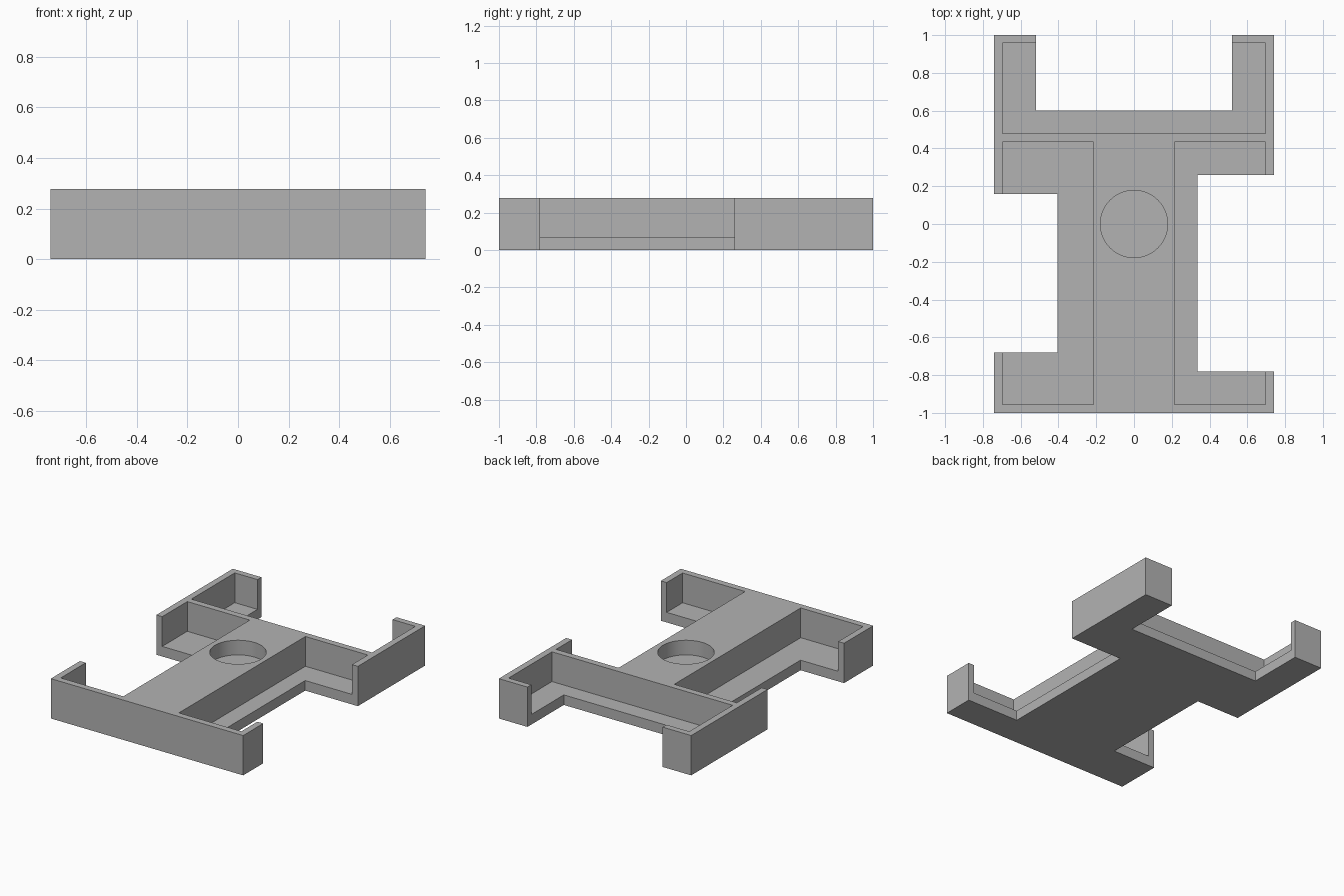
import bpy
import bmesh
from mathutils import Matrix

default_cube = bpy.data.objects.get("Cube")
if default_cube:
    bpy.data.objects.remove(default_cube, do_unlink=True)

HEIGHT = 0.277
FLOOR = 0.07       # pocket floor level
RECESS = 0.175     # round recess floor level
INNER = 0.695      # inside face of the side walls

grey = bpy.data.materials.new("plain grey")
grey.use_nodes = True
colour = (0.45, 0.45, 0.45, 1)
grey.diffuse_color = colour
grey.node_tree.nodes["Principled BSDF"].inputs["Base Color"].default_value = colour


def make_object(name, bm):
    bmesh.ops.recalc_face_normals(bm, faces=bm.faces)
    mesh = bpy.data.meshes.new(name)
    bm.to_mesh(mesh)
    bm.free()
    mesh.materials.append(grey)
    obj = bpy.data.objects.new(name, mesh)
    bpy.context.collection.objects.link(obj)
    return obj


def prism(name, outline, bottom, top):
    """Extrude a flat outline upwards."""
    bm = bmesh.new()
    face = bm.faces.new([bm.verts.new((x, y, bottom)) for x, y in outline])
    moved = bmesh.ops.extrude_face_region(bm, geom=[face])["geom"]
    verts = [v for v in moved if isinstance(v, bmesh.types.BMVert)]
    bmesh.ops.translate(bm, verts=verts, vec=(0, 0, top - bottom))
    return make_object(name, bm)


def box(name, x0, x1, y0, y1):
    return prism(name, [(x0, y0), (x1, y0), (x1, y1), (x0, y1)], FLOOR, HEIGHT + 0.1)


def cylinder(name, radius, bottom, top):
    bm = bmesh.new()
    bmesh.ops.create_cone(bm, cap_ends=True, segments=64, radius1=radius, radius2=radius,
                          depth=top - bottom, matrix=Matrix.Translation((0, 0, (bottom + top) / 2)))
    return make_object(name, bm)


# Solid bracket outline with its side and rear notches
bracket = prism("bracket_body", [
    (-0.74, -1), (0.74, -1), (0.74, -0.78), (0.335, -0.78),
    (0.335, 0.26), (0.74, 0.26), (0.74, 1), (0.52, 1),
    (0.52, 0.6), (-0.52, 0.6), (-0.52, 1), (-0.74, 1),
    (-0.74, 0.16), (-0.405, 0.16), (-0.405, -0.68), (-0.74, -0.68)], 0, HEIGHT)

# Three pockets and the round recess
cutters = [
    box("rear_pocket", -INNER, INNER, 0.48, 0.957),
    box("left_pocket", 0.214, INNER, -0.955, 0.435),
    box("right_pocket", -INNER, -0.214, -0.955, 0.435),
    cylinder("round_recess", 0.178, RECESS, HEIGHT + 0.1),
]
bpy.context.view_layer.objects.active = bracket
for cutter in cutters:
    cutter.hide_render = True
    cut = bracket.modifiers.new(cutter.name, "BOOLEAN")
    cut.operation = "DIFFERENCE"
    cut.solver = "EXACT"
    cut.object = cutter
    bpy.ops.object.modifier_apply(modifier=cut.name)
    bpy.data.objects.remove(cutter, do_unlink=True)

# Smooth only the recess wall
bpy.ops.object.select_all(action="DESELECT")
bracket.select_set(True)
bpy.ops.object.shade_smooth_by_angle(angle=0.5)
